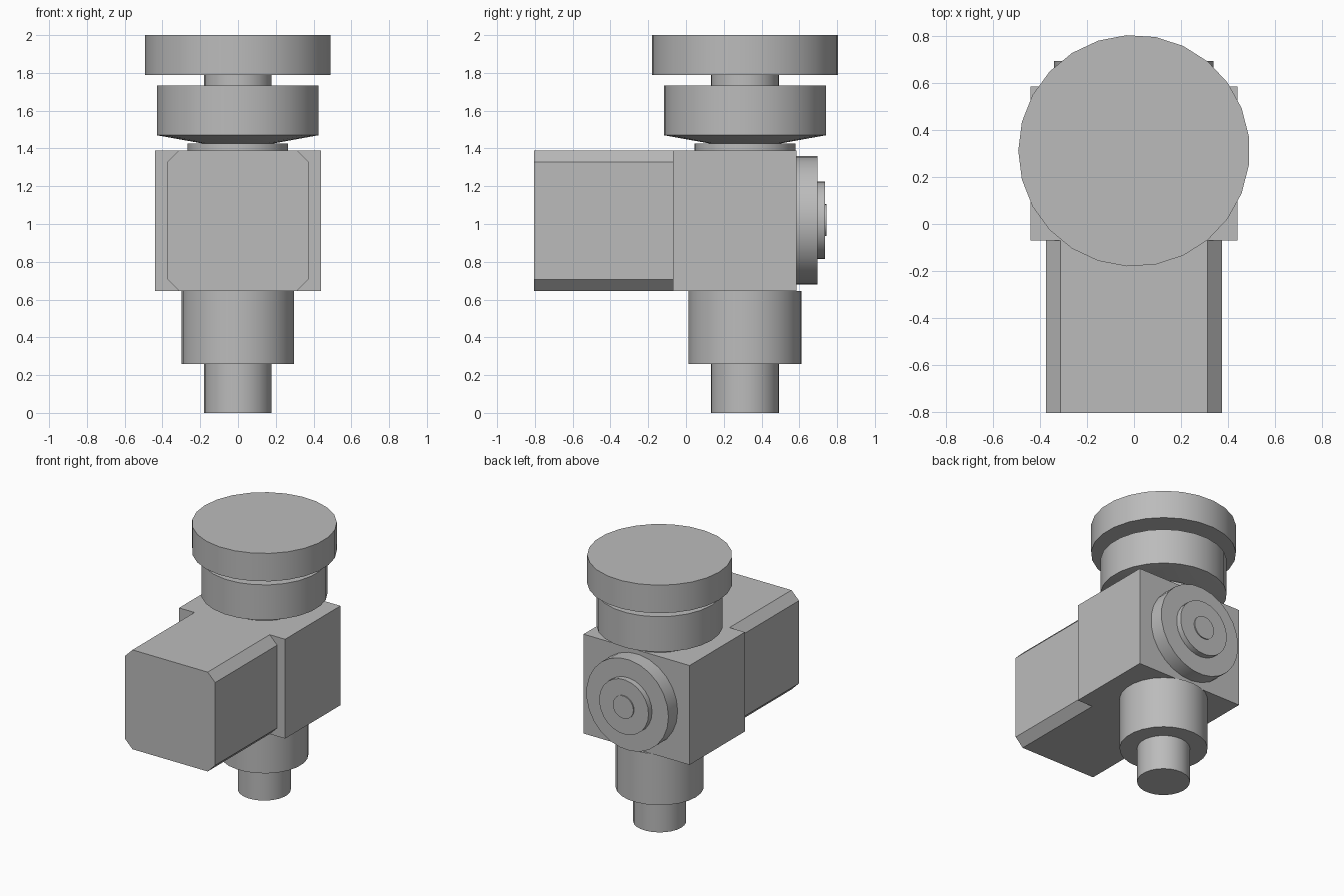
import bpy
import bmesh
from math import cos, sin, tau, radians
from mathutils import Matrix, Vector

AXIS_Y = 0.312   # vertical axis of the valve
BORE_Z = 1.02    # centre height of the body
SIDES = 25

old = bpy.data.objects.get("Cube")
if old:
    bpy.data.objects.remove(old, do_unlink=True)

grey = bpy.data.materials.new("plain grey")
grey.use_nodes = True
colour = (0.5, 0.5, 0.5, 1)
grey.diffuse_color = colour
grey.node_tree.nodes["Principled BSDF"].inputs["Base Color"].default_value = colour


def finish(name, bm, smooth=False):
    bmesh.ops.recalc_face_normals(bm, faces=bm.faces)
    mesh = bpy.data.meshes.new(name)
    bm.to_mesh(mesh)
    bm.free()
    mesh.materials.append(grey)
    obj = bpy.data.objects.new(name, mesh)
    bpy.context.collection.objects.link(obj)
    if smooth:
        bpy.ops.object.select_all(action="DESELECT")
        obj.select_set(True)
        bpy.context.view_layer.objects.active = obj
        bpy.ops.object.shade_smooth_by_angle(angle=radians(30))
    return obj


def turned(name, profile, matrix):
    """Closed solid from (radius, height) pairs around local z."""
    bm = bmesh.new()
    rings = [[bm.verts.new((-r * cos(tau * i / SIDES), r * sin(tau * i / SIDES), h))
              for i in range(SIDES)] for r, h in profile]
    for low, high in zip(rings, rings[1:]):
        for i in range(SIDES):
            j = (i + 1) % SIDES
            bm.faces.new((low[i], low[j], high[j], high[i]))
    bm.faces.new(rings[0])
    bm.faces.new(rings[-1])
    bm.transform(matrix)
    return finish(name, bm, smooth=True)


def box(name, low, high, chamfer=0):
    """Box between two corners, with optional chamfers on edges along y."""
    low, high = Vector(low), Vector(high)
    bm = bmesh.new()
    bmesh.ops.create_cube(bm, size=1)
    bm.transform(Matrix.Translation((low + high) / 2) @ Matrix.Diagonal((*(high - low), 1)))
    if chamfer:
        edges = [e for e in bm.edges
                 if abs(e.verts[0].co.y - e.verts[1].co.y) > 0.1]
        bmesh.ops.bevel(bm, geom=edges, offset=chamfer, segments=1,
                        affect="EDGES", offset_type="OFFSET")
    return finish(name, bm)


# Main body and the chamfered block in front of it
box("valve_body", (-0.44, -0.07, 0.645), (0.44, 0.586, 1.39))
box("front_block", (-0.374, -0.805, 0.645), (0.374, -0.07, 1.39), chamfer=0.062)

# Parts on the vertical axis
upright = Matrix.Translation((0, AXIS_Y, 0))
turned("lower_stem", [(0.18, 0), (0.18, 0.26)], upright)
turned("lower_collar", [(0.3, 0.26), (0.3, 0.645)], upright)
turned("top_plate", [(0.268, 1.39), (0.268, 1.425)], upright)
turned("lower_wheel", [(0.18, 1.425), (0.43, 1.47), (0.43, 1.734)], upright)
turned("neck", [(0.18, 1.734), (0.18, 1.79)], upright)
turned("top_wheel", [(0.493, 1.79), (0.493, 2.0)], upright)

# Stepped cover on the back, turned around the y axis
backward = Matrix.Translation((0, 0, BORE_Z)) @ Matrix.Rotation(radians(-90), 4, "X")
turned("back_cover", [(0.341, 0.586), (0.341, 0.695)], backward)
turned("back_cap", [(0.205, 0.695), (0.205, 0.737)], backward)
turned("back_button", [(0.085, 0.737), (0.085, 0.745)], backward)
